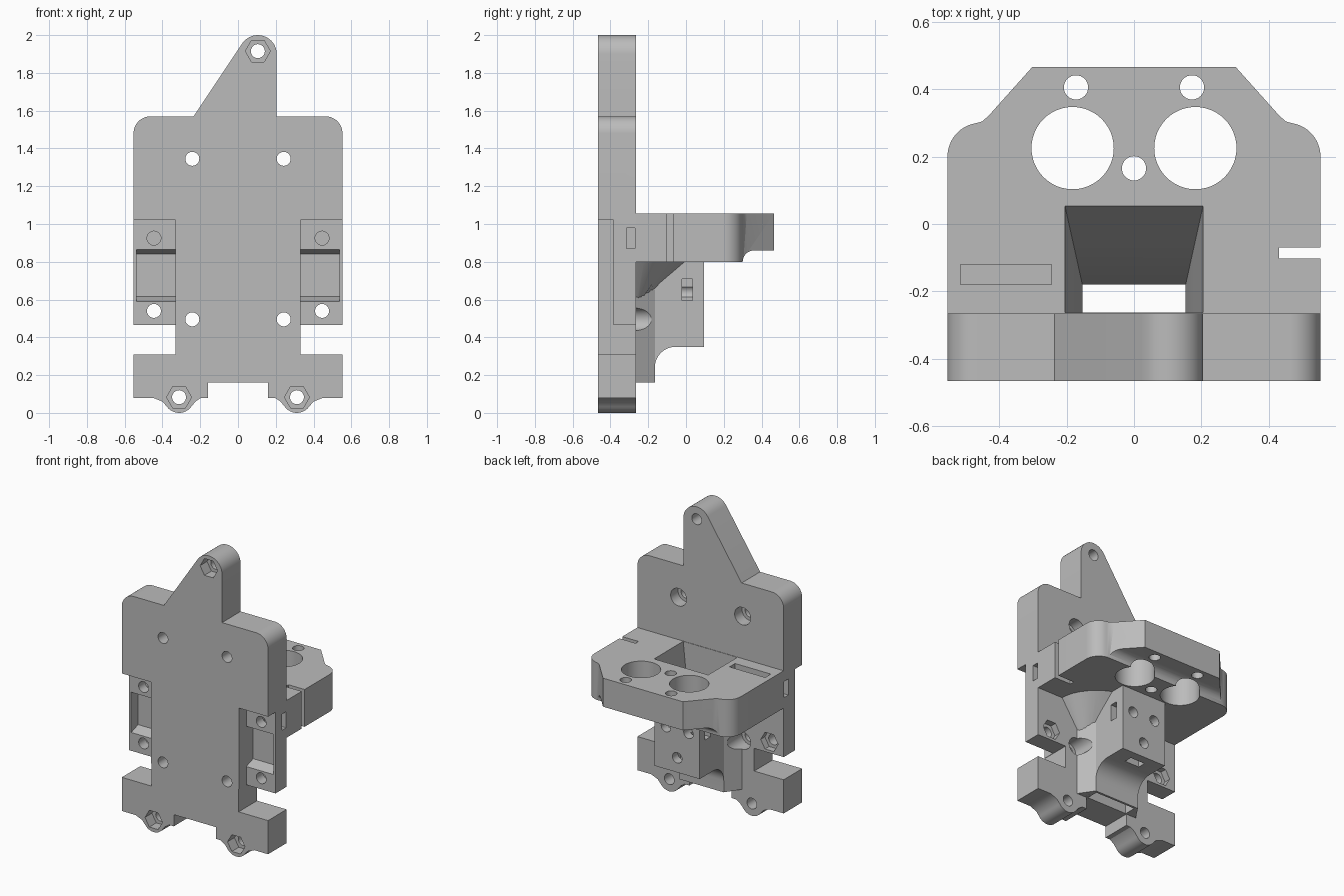
import bpy, bmesh
from math import sin, cos, radians

cube = bpy.data.objects.get("Cube")
if cube:
    bpy.data.objects.remove(cube, do_unlink=True)

grey = bpy.data.materials.new("plain grey")
grey.use_nodes = True
grey.diffuse_color = (0.5, 0.5, 0.5, 1)
grey.node_tree.nodes["Principled BSDF"].inputs["Base Color"].default_value = (0.5, 0.5, 0.5, 1)


def arc(cx, cy, r, a0, a1, n=12):
    steps = [radians(a0 + (a1 - a0) * i / n) for i in range(n + 1)]
    return [(cx + r * cos(a), cy + r * sin(a)) for a in steps]


def loft(name, rings):
    """Solid skinned through rings of equal point count."""
    bm = bmesh.new()
    rows = [[bm.verts.new(p) for p in ring] for ring in rings]
    n = len(rows[0])
    bm.faces.new(rows[0])
    bm.faces.new(rows[-1])
    for a, b in zip(rows, rows[1:]):
        for i in range(n):
            j = (i + 1) % n
            bm.faces.new((a[i], a[j], b[j], b[i]))
    bmesh.ops.recalc_face_normals(bm, faces=bm.faces)
    mesh = bpy.data.meshes.new(name)
    bm.to_mesh(mesh)
    bm.free()
    mesh.materials.append(grey)
    ob = bpy.data.objects.new(name, mesh)
    bpy.context.collection.objects.link(ob)
    return ob


def prism(name, axis, pts, a, b):
    place = {"X": lambda p, t: (t, p[0], p[1]),
             "Y": lambda p, t: (p[0], t, p[1]),
             "Z": lambda p, t: (p[0], p[1], t)}[axis]
    return loft(name, [[place(p, t) for p in pts] for t in (a, b)])


def rect(x0, x1, y0, y1):
    return [(x0, y0), (x1, y0), (x1, y1), (x0, y1)]


def box(x0, x1, y0, y1, z0, z1):
    return prism("cutter", "Z", rect(x0, x1, y0, y1), z0, z1)


def rod(axis, cx, cy, r, a, b, n=32):
    return prism("cutter", axis, arc(cx, cy, r, 0, 360 - 360 / n, n - 1), a, b)


def combine(ob, tools, operation):
    bpy.context.view_layer.objects.active = ob
    for tool in tools:
        mod = ob.modifiers.new("combine", "BOOLEAN")
        mod.operation = operation
        mod.solver = "EXACT"
        mod.object = tool
        bpy.ops.object.modifier_apply(modifier=mod.name)
        bpy.data.objects.remove(tool, do_unlink=True)


def finish(ob):
    bpy.ops.object.select_all(action="DESELECT")
    ob.select_set(True)
    bpy.context.view_layer.objects.active = ob
    bpy.ops.object.shade_smooth_by_angle(angle=radians(30))


FRONT, BACK, SIDE, JOIN = -0.465, -0.265, 0.553, -0.27
SIDES = (-1, 1)
BOLT = 0.037


def funnel_cutter():
    """Tapered air passage shared by shelf and duct."""
    def ring(w, y, z):
        return [(-w, -0.262, z), (w, -0.262, z), (w, y, z), (-w, y, z)]
    return loft("cutter", [ring(0.205, 0.055, 1.06), ring(0.153, -0.18, 0.56), ring(0.153, -0.18, 0.1)])


# Mounting plate outline: mirrored lower body with an off-centre ear on top
half = [(0.16, 0.16), (0.16, 0.08), (0.195, 0.08), (0.225, 0.06)]
half += arc(0.312, 0.08, 0.08, 215, 325)
half += [(0.4, 0.06), (0.45, 0.08), (SIDE, 0.08), (SIDE, 0.31), (0.33, 0.31), (0.33, 0.465), (SIDE, 0.465)]
half += arc(SIDE - 0.09, 1.48, 0.09, 0, 90)
ear = [(0.205, 1.57)] + arc(0.105, 1.9, 0.1, 0, 146, 16) + [(-0.235, 1.57)]
plate = prism("mounting_plate", "Y", half + ear + [(-x, z) for x, z in reversed(half)], FRONT, BACK)

cuts = []
# Hex nut pockets with bolt holes at the ear and the two feet
for x, z in ((0.105, 1.915), (-0.312, 0.083), (0.312, 0.083)):
    cuts += [rod("Y", x, z, 0.066, -0.5, -0.39, 6), rod("Y", x, z, BOLT, -0.5, -0.2)]
for s in SIDES:
    # Counterbored plate holes
    for z in (0.495, 1.345):
        cuts += [rod("Y", s * 0.242, z, BOLT, -0.5, -0.2), rod("Y", s * 0.242, z, 0.06, -0.345, -0.2)]
    # Side recess with tapered pocket
    x0, x1 = sorted((s * 0.332, s * 0.6))
    cuts.append(box(x0, x1, -0.5, -0.385, 0.465, 1.02))
    pocket = [(-0.4, 0.59), (-0.385, 0.59), (-0.31, 0.615), (-0.31, 0.84), (-0.385, 0.865), (-0.4, 0.865)]
    cuts.append(prism("cutter", "X", pocket, s * 0.332, s * 0.538))
    # Recess bolts, rear hex seat and side nut slot
    cuts += [rod("Y", s * 0.445, 0.925, BOLT, -0.45, -0.28),
             rod("Y", s * 0.445, 0.54, BOLT, -0.45, -0.2),
             rod("Y", s * 0.445, 0.54, 0.066, -0.31, -0.2, 6)]
    x0, x1 = sorted((s * 0.39, s * 0.6))
    cuts.append(box(x0, x1, -0.315, -0.266, 0.87, 0.98))
combine(plate, cuts, "DIFFERENCE")
finish(plate)

# Sensor shelf with shaped rear corners
corner = [(SIDE, JOIN)] + arc(SIDE - 0.1, 0.2, 0.1, 0, 80) + [(0.45, 0.304), (0.43, 0.322), (0.302, 0.465)]
shelf = prism("shelf", "Z", corner + [(-x, y) for x, y in reversed(corner)], 0.8, 1.055)
lip = [(0.3, 0.75)] + arc(0.36, 0.8, 0.06, 180, 90, 8) + [(0.5, 0.86), (0.5, 0.75)]
cuts = [prism("cutter", "X", lip, -0.7, 0.7), funnel_cutter(),
        rod("Z", 0, 0.165, 0.036, 0.7, 1.2),
        box(-0.515, -0.245, -0.18, -0.12, 0.9, 1.2),
        box(0.43, 0.7, -0.102, -0.07, 0.7, 1.2)]
for s in SIDES:
    cuts += [rod("Z", s * 0.182, 0.225, 0.122, 0.7, 1.2, 48), rod("Z", s * 0.172, 0.405, 0.036, 0.7, 1.2)]
combine(shelf, cuts, "DIFFERENCE")
finish(shelf)

# Air duct: block with a scooped underside, flared cheeks and a rounded hood
profile = [(JOIN, 0.16), (-0.165, 0.16)] + arc(-0.055, 0.24, 0.11, 180, 90) + [(0.095, 0.35), (0.095, 0.802), (JOIN, 0.802)]
duct = prism("air_duct", "X", profile, -0.17, 0.17)
cheeks = prism("cheeks", "Z", [(-0.24, JOIN), (0.24, JOIN), (0.17, -0.1651), (-0.17, -0.1651)], 0.1601, 0.65)


def hood_ring(a, b, z):
    return [(a * cos(radians(t)), JOIN + b * sin(radians(t)), z) for t in range(0, 181, 9)]


hood = loft("hood", [hood_ring(0.2, 0.01, 0.56), hood_ring(0.36, 0.3, 0.801)])
combine(duct, [cheeks, hood], "UNION")

cuts = [funnel_cutter(), rod("Y", 0, 0.45, 0.036, -0.06, 0.2),
        box(-0.055, 0.055, -0.02, 0.035, 0.3, 0.5)]
for s in SIDES:
    cuts += [rod("Y", s * 0.085, 0.64, 0.036, -0.04, 0.2),
             rod("Y", s * 0.242, 0.495, 0.06, -0.4, 0.1)]
    x0, x1 = sorted((s * 0.06, s * 0.3))
    cuts.append(box(x0, x1, -0.02, 0.035, 0.595, 0.71))
combine(duct, cuts, "DIFFERENCE")
finish(duct)
